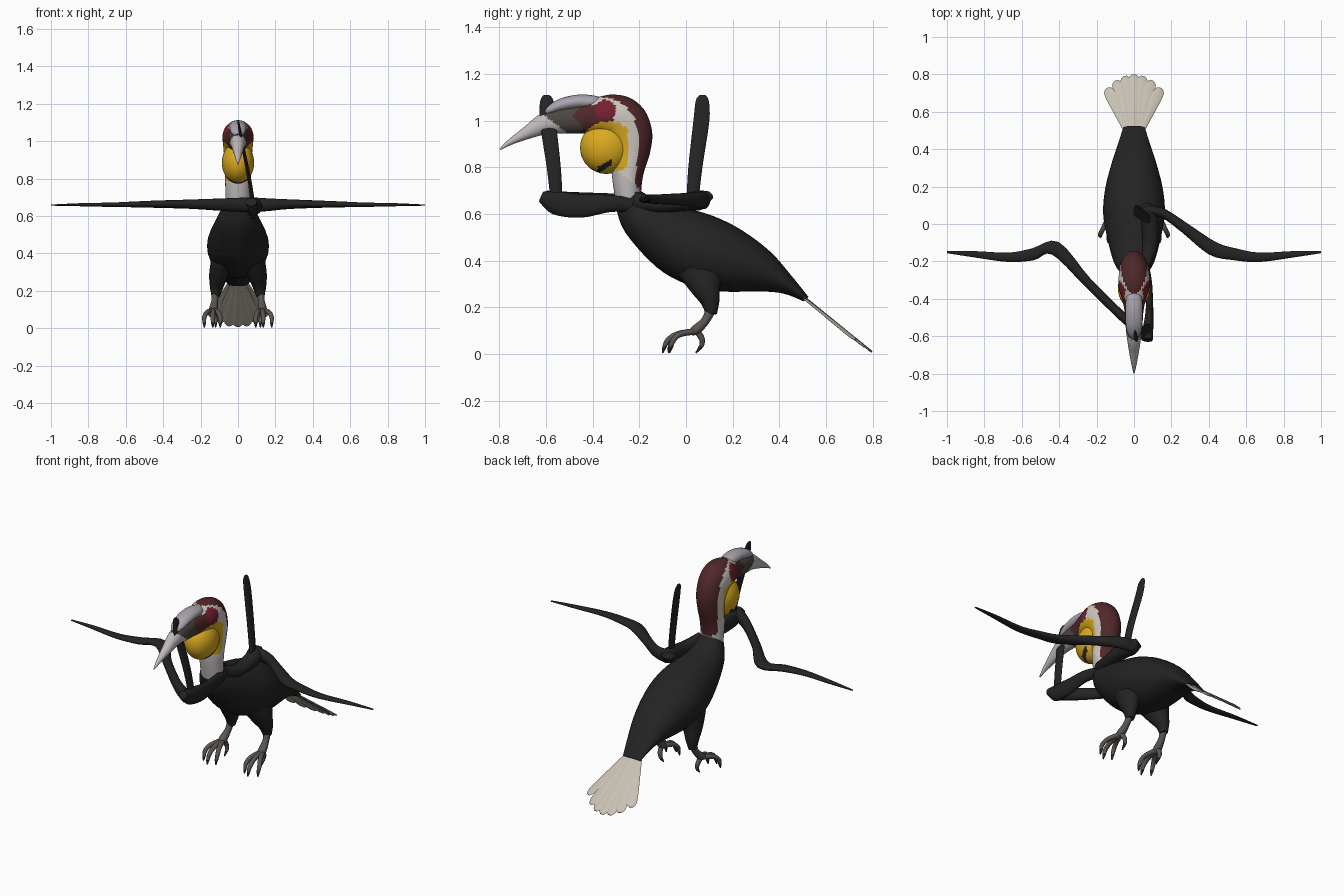
import bpy, bmesh, math
from mathutils import Vector as V

cube = bpy.data.objects.get("Cube")
if cube:
    bpy.data.objects.remove(cube, do_unlink=True)


def material(name, r, g, b):
    m = bpy.data.materials.new(name)
    m.use_nodes = True
    m.diffuse_color = (r, g, b, 1)
    bsdf = next(n for n in m.node_tree.nodes if n.type == 'BSDF_PRINCIPLED')
    bsdf.inputs["Base Color"].default_value = (r, g, b, 1)
    bsdf.inputs["Roughness"].default_value = 0.8
    return m


BLACK = material("feather black", .017, .017, .018)
WHITE = material("neck white", .62, .57, .52)
MAROON = material("maroon", .08, .021, .023)
RED = material("eye patch red", .17, .014, .03)
YELLOW = material("pouch yellow", .70, .40, .014)
CASQUE = material("casque grey", .40, .37, .42)
BILL = material("bill pale", .52, .49, .49)
DARK = material("bill dark", .07, .062, .055)
LEG = material("leg grey", .10, .092, .085)
TAIL = material("tail cream", .58, .53, .45)


def finish(name, bm, mats, rule=None):
    """Turn a bmesh into a smooth object, colouring faces by a rule."""
    bmesh.ops.recalc_face_normals(bm, faces=bm.faces)
    if rule:
        for f in bm.faces:
            f.material_index = mats.index(rule(f.calc_center_median()))
    me = bpy.data.meshes.new(name)
    bm.to_mesh(me)
    bm.free()
    for m in mats:
        me.materials.append(m)
    ob = bpy.data.objects.new(name, me)
    bpy.context.collection.objects.link(ob)
    bpy.ops.object.select_all(action='DESELECT')
    ob.select_set(True)
    bpy.context.view_layer.objects.active = ob
    bpy.ops.object.shade_smooth_by_angle(angle=math.radians(50))
    return ob


def spline(rings, steps):
    """Catmull-Rom interpolation of (centre, a, b) sections."""
    out = []
    for i in range(len(rings) - 1):
        p = [rings[max(0, min(len(rings) - 1, i + k))] for k in (-1, 0, 1, 2)]
        for s in range(steps):
            t = s / steps
            out.append([.5 * (2 * b + (c - a) * t + (2 * a - 5 * b + 4 * c - d) * t * t
                              + (3 * b - a - 3 * c + d) * t ** 3)
                        for a, b, c, d in zip(*p)])
    return out + [rings[-1]]


def loft(name, rings, mats, n=24, steps=4, rule=None):
    bm = bmesh.new()
    loops = []
    for c, a, b in spline(rings, steps):
        loops.append([bm.verts.new(c + a * math.cos(j * math.tau / n) + b * math.sin(j * math.tau / n))
                      for j in range(n)])
    for p, q in zip(loops, loops[1:]):
        for j in range(n):
            k = (j + 1) % n
            bm.faces.new((p[j], p[k], q[k], q[j]))
    bm.faces.new(loops[0])
    bm.faces.new(loops[-1][::-1])
    return finish(name, bm, mats, rule)


def profile(rows):
    """Sections from top y,z / bottom y,z / half width."""
    out = []
    for ty, tz, by, bz, w in rows:
        t, b = V((0, ty, tz)), V((0, by, bz))
        out.append(((t + b) / 2, (t - b) / 2, V((w, 0, 0))))
    return out


def path(rows, ref=(0, 0, 1)):
    """Sections along a path: x, y, z, half width, half thickness along ref."""
    pts = [V(r[:3]) for r in rows]
    out = []
    for i, r in enumerate(rows):
        tan = (pts[min(i + 1, len(pts) - 1)] - pts[max(i - 1, 0)]).normalized()
        side = tan.cross(V(ref)).normalized()
        out.append((pts[i], side.cross(tan) * r[4], side * r[3]))
    return out


# Body
loft("body", profile([
    (-.195, .70, -.30, .625, .07), (-.12, .655, -.26, .52, .11), (0, .625, -.13, .375, .145),
    (.12, .59, 0, .30, .165), (.24, .53, .15, .268, .153), (.36, .44, .32, .268, .115),
    (.44, .35, .42, .258, .085), (.525, .245, .505, .225, .058)]), [BLACK], 32)

# Neck, head and bill in one sweep
HEAD = profile([
    (-.195, .66, -.29, .59, .066), (-.185, .76, -.315, .74, .068), (-.155, .86, -.32, .84, .07),
    (-.145, .95, -.33, .90, .075), (-.175, 1.04, -.35, .93, .08), (-.235, 1.095, -.37, .94, .083),
    (-.31, 1.112, -.39, .945, .08), (-.38, 1.10, -.42, .945, .064), (-.46, 1.07, -.48, .945, .05),
    (-.55, 1.055, -.54, .945, .045), (-.63, 1.025, -.60, .942, .037), (-.70, .968, -.67, .923, .026),
    (-.76, .92, -.74, .9, .014), (-.8, .88, -.795, .875, .003)])


def head_colour(p):
    x, y, z = p
    if y < -.50 - (z - .94) * 1.3:
        return BILL
    if y < -.465 + .02 * math.sin(z * 60):
        return DARK
    if ((y + .335) / .118) ** 2 + ((z - .885) / .112) ** 2 < 1 and y < -.25:
        return YELLOW
    if math.hypot(y + .345, z - 1.045) < .045 and abs(x) > .03:
        return RED
    if y < -.31 and .93 < z < 1.07 - .2 * (y + .31) ** 2:
        return MAROON
    # Maroon nape: how far the point sits toward the back of its section
    c, a, b = min(HEAD_FINE, key=lambda r: abs((p - r[0]).dot(r[1].cross(r[2]).normalized()))
                  + .3 * (p - r[0]).length)
    back = (p - c).dot(a) / a.length_squared
    return MAROON if y > -.375 and back > .38 + max(0, -.2 - y) * 3.2 else WHITE


HEAD_FINE = spline(HEAD, 8)
loft("head_and_bill", HEAD, [WHITE, MAROON, RED, YELLOW, DARK, BILL], 48, 8, head_colour)

# Casque on top of the bill
loft("casque", profile([
    (-.355, 1.095, -.36, 1.07, .012), (-.39, 1.107, -.39, 1.05, .04), (-.46, 1.112, -.46, 1.05, .046),
    (-.54, 1.095, -.53, 1.04, .044), (-.59, 1.065, -.57, 1.03, .036), (-.615, 1.04, -.60, 1.02, .015)]),
    [CASQUE])


# Throat pouch with a dark mark low on each side
def pouch_colour(p):
    dy = p.y + .35
    return BLACK if abs(dy) < .03 and abs(p.z - .805 - .6 * dy) < .014 else YELLOW


bm = bmesh.new()
bmesh.ops.create_uvsphere(bm, u_segments=48, v_segments=40, radius=1)
for v in bm.verts:
    v.co = V((v.co.x * .086, v.co.y * .112 - .342, v.co.z * .112 + .884))
finish("throat_pouch", bm, [YELLOW, BLACK], pouch_colour)

# Wings: right one reaches from the front arm, left one from the back arm
OUTER = [(.42, -.13, .663, .038, .02), (.54, -.162, .662, .032, .016), (.67, -.178, .66, .025, .012),
         (.85, -.162, .66, .017, .008), (1, -.15, .658, .006, .003)]
loft("right_wing", path([(.07, -.595, .66, .03, .04), (-.05, -.505, .66, .025, .035),
                         (-.25, -.31, .663, .025, .025)] + [(-r[0],) + r[1:] for r in OUTER]), [BLACK], 16)
loft("left_wing", path([(.07, .075, .66, .03, .04), (.16, .055, .66, .025, .034),
                        (.27, -.02, .663, .028, .026)] + OUTER), [BLACK], 16)

# Flattened arms from the shoulders
loft("front_arm", path([(.05, -.22, .635, .03, .03), (.075, -.32, .645, .022, .036),
                        (.083, -.45, .634, .02, .05), (.075, -.56, .648, .028, .05),
                        (.07, -.62, .675, .03, .024)]), [BLACK], 16)
loft("back_arm", path([(.06, -.22, .655, .03, .04), (.085, -.12, .64, .04, .034),
                       (.085, 0, .652, .045, .038), (.07, .06, .66, .045, .042),
                       (.05, .098, .68, .035, .02)]), [BLACK], 16)

# Upright blades rising from the arm ends
for name, y, lean in (("front_blade", -.555, -1), ("back_blade", .028, 1)):
    loft(name, path([(.08, y, .66, .026, .012), (.06, y + lean * .012, .80, .03, .01),
                     (.02, y + lean * .038, 1.0, .034, .008), (.005, y + lean * .042, 1.085, .028, .006),
                     (0, y + lean * .043, 1.11, .012, .004)], (1, 0, 0)), [BLACK], 12)

# Tail fan of overlapping feathers
for i in range(-3, 4):
    tip_y = .798 - .008 * i * i
    rows = []
    for t, w in ((0, .012), (.35, .02), (.75, .029), (.93, .028), (1, .012)):
        y = .49 + (tip_y - .49) * t
        rows.append((i * (.013 + .034 * t), y, .258 - (y - .49) * .81 - .002 * abs(i), w, .004))
    loft(f"tail_feather_{i + 4}", path(rows), [TAIL], 8, 3)

# Legs and feet, mirrored
for side, s in (("left", 1), ("right", -1)):
    def limb(name, rows, mats, rule=None):
        loft(f"{side}_{name}", path([(s * x, y, z, a, b) for x, y, z, a, b in rows], (1, 0, 0)),
             mats, 14, 4, rule)

    limb("thigh", [(.085, .07, .36, .11, .06), (.105, .085, .28, .065, .05),
                   (.115, .105, .22, .04, .036), (.12, .108, .17, .025, .022)], [BLACK])
    limb("shank", [(.12, .11, .20, .024, .02), (.125, .085, .145, .019, .018),
                   (.13, .045, .105, .022, .024), (.13, .02, .09, .014, .018)], [LEG])

    def toe_colour(p):
        return BLACK if p.z < .032 else LEG

    for toe, x, y in (("inner", .095, -.075), ("middle", .135, -.10), ("outer", .18, -.07)):
        mid = .13 + (x - .13) * .7
        limb(toe + "_toe", [(.13, .05, .098, .014, .014), (mid, y * .35, .085, .013, .013),
                            (x, y * .78, .058, .012, .012), (x, y * .93, .028, .009, .009),
                            (x, y, .004, .003, .003)], [LEG, BLACK], toe_colour)
    limb("back_toe", [(.13, .045, .10, .014, .014), (.125, .068, .065, .013, .013),
                      (.12, .066, .035, .010, .010), (.12, .042, .004, .003, .003)],
         [LEG, BLACK], toe_colour)
